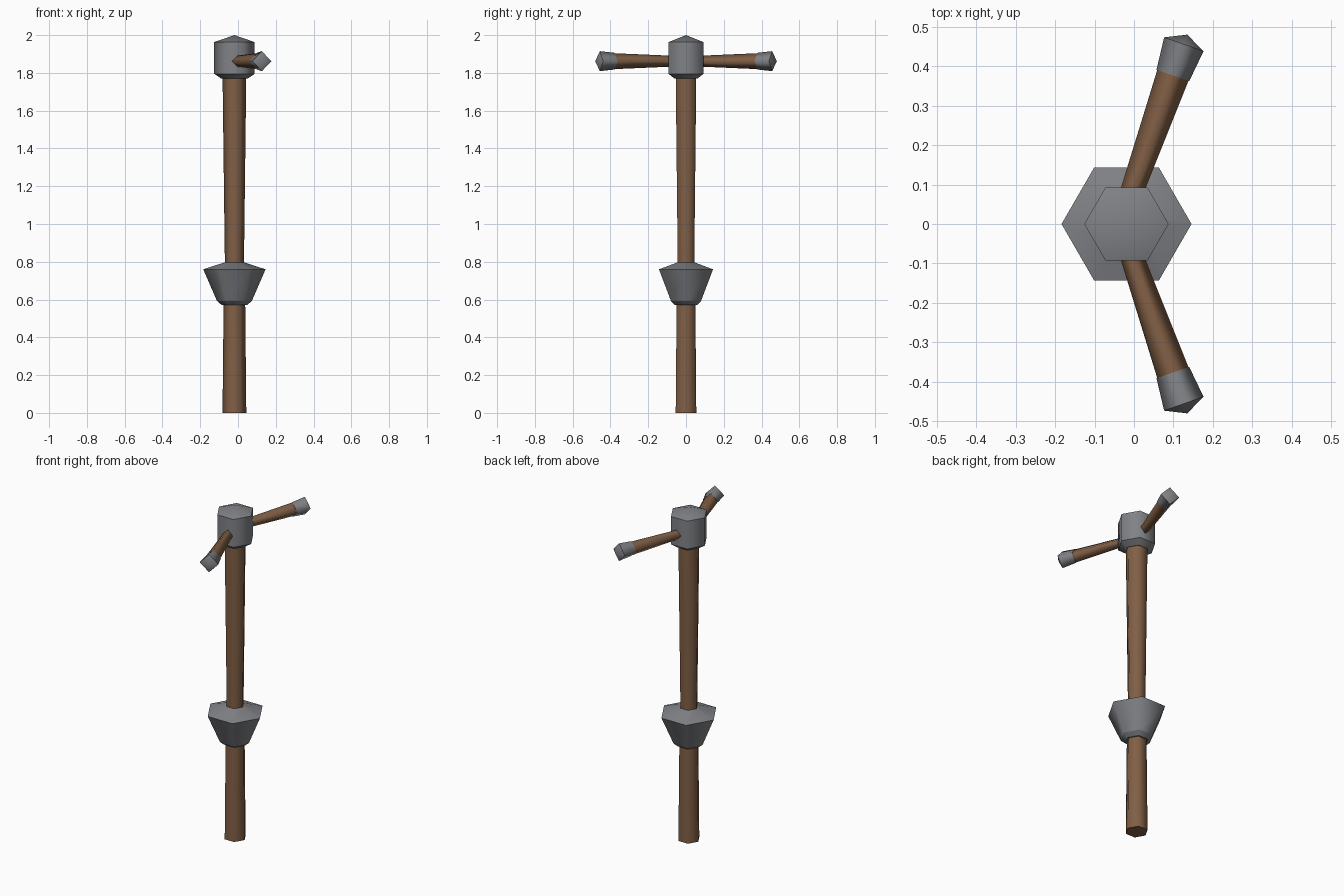
import bpy, bmesh, math
from mathutils import Vector

if "Cube" in bpy.data.objects:
    bpy.data.objects.remove(bpy.data.objects["Cube"])


def material(name, rgb):
    m = bpy.data.materials.new(name)
    m.diffuse_color = (*rgb, 1.0)
    m.use_nodes = True
    m.node_tree.nodes["Principled BSDF"].inputs["Base Color"].default_value = m.diffuse_color
    return m


WOOD = material("brown wood", (0.22, 0.115, 0.06))
METAL = material("grey metal", (0.22, 0.225, 0.24))


def lathe(name, profile, sides, mat, base=(0, 0, 0), axis=(0, 0, 1), side=(1, 0, 0)):
    """Sweep (radius, distance) rings along an axis; radius 0 makes a point."""
    base, axis = Vector(base), Vector(axis).normalized()
    u = Vector(side).normalized()
    v = axis.cross(u)
    bm = bmesh.new()
    rings = []
    for r, d in profile:
        c = base + axis * d
        if r == 0:
            rings.append([bm.verts.new(c)])
        else:
            angles = [2 * math.pi * i / sides for i in range(sides)]
            rings.append([bm.verts.new(c + r * (u * math.cos(a) + v * math.sin(a))) for a in angles])
    for a, b in zip(rings, rings[1:]):
        for i in range(sides):
            j = (i + 1) % sides
            if len(b) == 1:
                bm.faces.new((a[i], a[j], b[0]))
            else:
                bm.faces.new((a[i], a[j], b[j], b[i]))
    bm.faces.new(rings[0][::-1])
    if len(rings[-1]) > 1:
        bm.faces.new(rings[-1])
    # smooth around the axis, sharp between the bands
    for f in bm.faces:
        f.smooth = True
    for ring in rings:
        for e in bm.edges:
            if e.verts[0] in ring and e.verts[1] in ring:
                e.smooth = False
    bmesh.ops.recalc_face_normals(bm, faces=bm.faces)
    me = bpy.data.meshes.new(name)
    bm.to_mesh(me)
    bm.free()
    me.materials.append(mat)
    ob = bpy.data.objects.new(name, me)
    bpy.context.collection.objects.link(ob)
    return ob


CX = -0.019  # post axis

# Wooden shaft in two tapered lengths
lathe("lower_shaft", [(0.063, 0), (0.057, 0.60)], 6, WOOD, (CX, 0, 0))
lathe("upper_shaft", [(0.05, 0.75), (0.063, 1.80)], 6, WOOD, (CX, 0, 0))

# Flared metal collar and capped metal head
lathe("collar", [(0.066, 0.57), (0.092, 0.592), (0.165, 0.76), (0.052, 0.797)], 6, METAL, (CX, 0, 0))
lathe("head", [(0.07, 1.77), (0.107, 1.795), (0.107, 1.963), (0, 2.0)], 6, METAL, (CX, 0, 0))

# Two swept arms with metal ends
for s, label in ((1, "back"), (-1, "front")):
    d = Vector((0.333, 0.943 * s, 0))
    start = (-0.024, 0.03 * s, 1.862)
    side = d.cross(Vector((0, 0, 1)))
    lathe(label + "_arm", [(0.027, 0), (0.042, 0.37)], 4, WOOD, start, d, side)
    lathe(label + "_arm_cap", [(0.044, 0.368), (0.053, 0.452), (0, 0.478)], 4, METAL, start, d, side)
